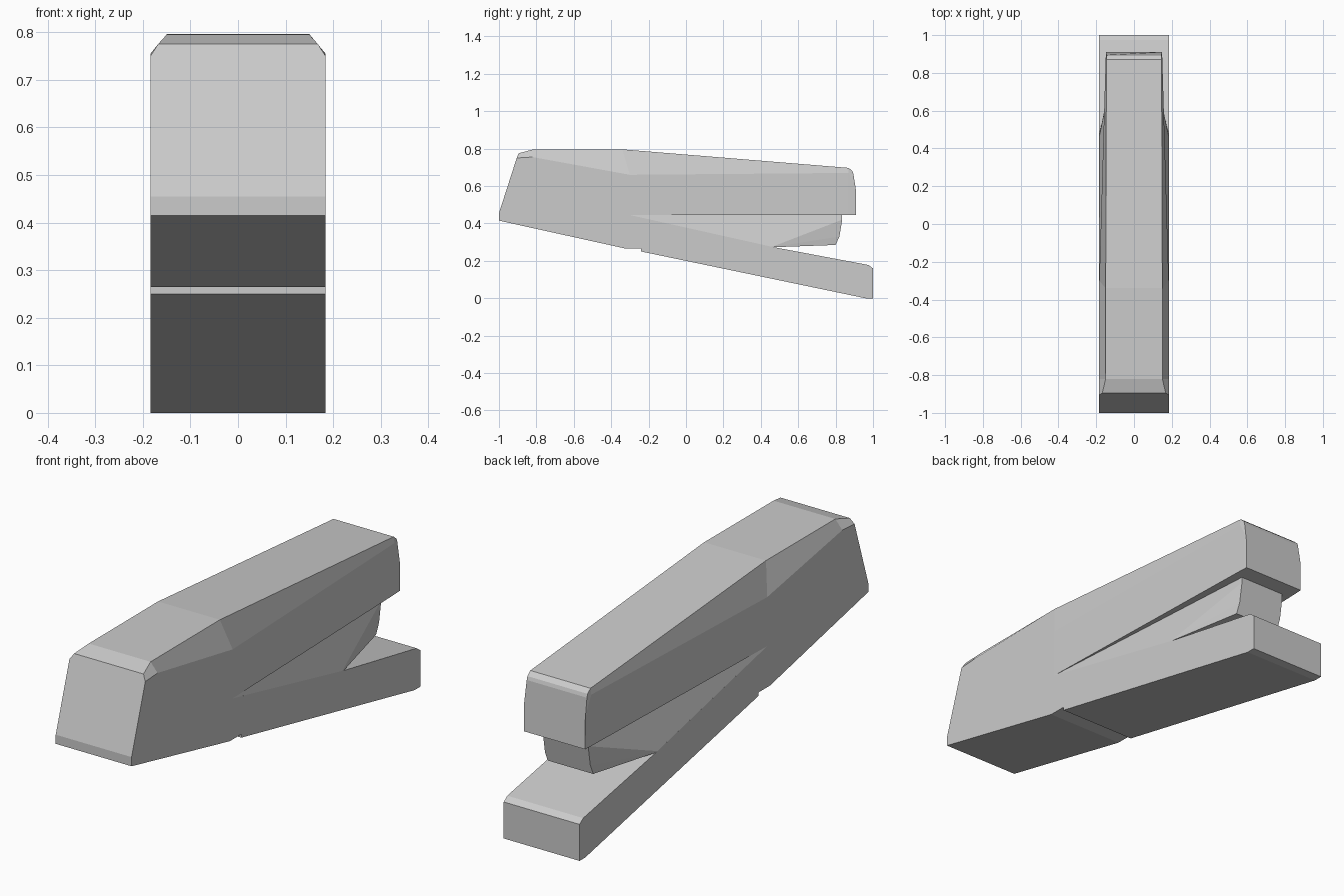
import bpy, bmesh

if "Cube" in bpy.data.objects:
    bpy.data.objects.remove(bpy.data.objects["Cube"])

W = 0.184  # half width of the body


def loft(name, rings):
    """Bridge equal-length point rings and cap both ends."""
    bm = bmesh.new()
    rows = [[bm.verts.new(p) for p in ring] for ring in rings]
    n = len(rows[0])
    for a, b in zip(rows, rows[1:]):
        for i in range(n):
            j = (i + 1) % n
            bm.faces.new((a[i], a[j], b[j], b[i]))
    bm.faces.new(rows[0][::-1])
    bm.faces.new(rows[-1])
    bmesh.ops.recalc_face_normals(bm, faces=bm.faces)
    mesh = bpy.data.meshes.new(name)
    bm.to_mesh(mesh)
    bm.free()
    obj = bpy.data.objects.new(name, mesh)
    bpy.context.collection.objects.link(obj)
    return obj


def mirrored(half):
    """Close a right-hand half section with its mirror image."""
    return half + [(-x, y, z) for x, y, z in reversed(half)]


# Base: side profile extruded across the width
profile = [(-1, 0.415), (-0.32, 0.265), (-0.24, 0.265), (-0.24, 0.25),
           (0.96, 0), (1, 0), (1, 0.16), (0.975, 0.178), (0.47, 0.273),
           (-0.3, 0.445), (-1, 0.455)]
loft("base", [[(x, y, z) for y, z in profile] for x in (-W, W)])

# Head: long cover with sloped shoulders, tapering to the front
head = [
    [(W, -1, 0.455), (W, -0.905, 0.75), (0.168, -0.895, 0.775)],
    [(W, -0.82, 0.4524), (W, -0.82, 0.755), (0.15, -0.82, 0.795)],
    [(W, -0.3, 0.445), (W, -0.3, 0.66), (0.15, -0.34, 0.796)],
    [(0.15, 0.87, 0.445), (0.15, 0.87, 0.67), (0.146, 0.87, 0.697)],
    [(0.149, 0.893, 0.445), (0.149, 0.895, 0.62), (0.146, 0.89, 0.68)],
    [(0.148, 0.91, 0.445), (0.148, 0.91, 0.57), (0.146, 0.895, 0.665)],
]
loft("head", [mirrored(s) for s in head])

# Magazine: wedge narrowing from the base slope to the front
magazine = [
    [(W, -0.3, 0.445), (W, 0.46, 0.275), (W, 0.465, 0.274), (W, 0.47, 0.273)],
    [(0.11, 0.835, 0.45), (0.11, 0.835, 0.42), (0.11, 0.82, 0.33),
     (0.11, 0.80, 0.285)],
]
loft("magazine", [mirrored(s) for s in magazine])
